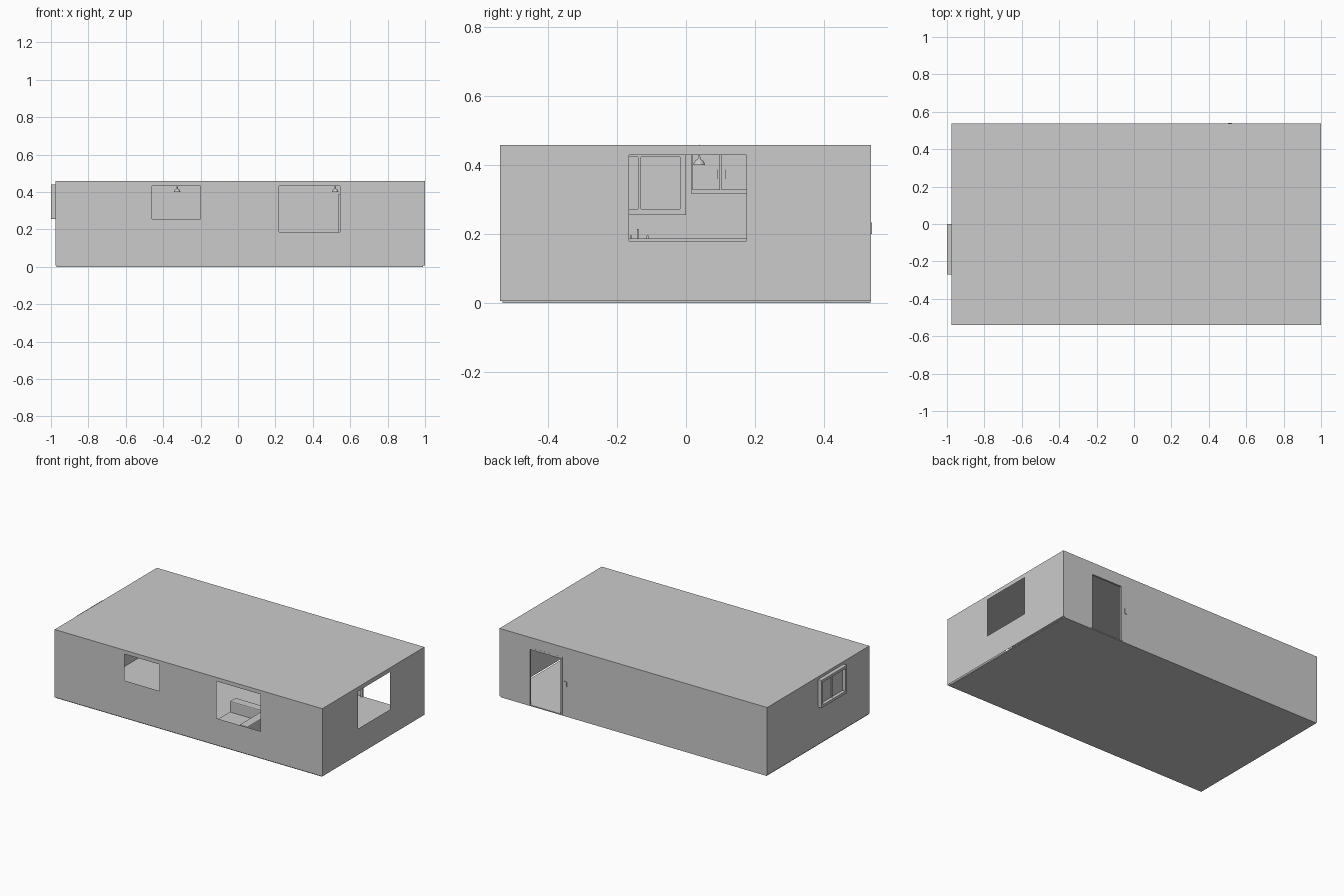
import bpy, bmesh, math

if "Cube" in bpy.data.objects:
    bpy.data.objects.remove(bpy.data.objects["Cube"])

X0, X1, Y0, Y1, ZB, ZT = -0.975, 1.0, -0.54, 0.537, 0.006, 0.458


def add(name, bm):
    me = bpy.data.meshes.new(name)
    bm.to_mesh(me)
    bm.free()
    ob = bpy.data.objects.new(name, me)
    bpy.context.collection.objects.link(ob)
    return ob


def box(name, x, y, z):
    bm = bmesh.new()
    bmesh.ops.create_cube(bm, size=1)
    for v in bm.verts:
        for i, r in enumerate((x, y, z)):
            v.co[i] = r[0] if v.co[i] < 0 else r[1]
    return add(name, bm)


def wall(name, axis, pos, span, holes):
    """Single-sheet wall with rectangular holes (a0, a1, z0, z1)."""
    us = sorted({*span, *[u for h in holes for u in h[:2]]})
    zs = sorted({ZB, ZT, *[z for h in holes for z in h[2:]]})
    pt = (lambda u, z: (pos, u, z)) if axis == 'x' else (lambda u, z: (u, pos, z))
    bm = bmesh.new()
    for a, b in zip(us, us[1:]):
        for c, d in zip(zs, zs[1:]):
            if any(h[0] <= a and b <= h[1] and h[2] <= c and d <= h[3] for h in holes):
                continue
            q = [(a, c), (b, c), (b, d), (a, d)]
            bm.faces.new([bm.verts.new(pt(*p)) for p in q])
    bmesh.ops.remove_doubles(bm, verts=bm.verts, dist=1e-5)
    bmesh.ops.recalc_face_normals(bm, faces=bm.faces)
    out = 1 if pos > 0 else -1
    for f in bm.faces:
        if f.normal['xy'.index(axis)] * out < 0:
            f.normal_flip()
    return add(name, bm)


# shell
wall("front_wall", 'y', Y0, (X0, X1), [(-0.46, -0.2, 0.255, 0.432), (0.22, 0.545, 0.185, 0.432)])
wall("back_wall", 'y', Y1, (X0, X1), [(0.55, 0.775, ZB, 0.378)])
wall("right_wall", 'x', X1, (Y0, Y1), [(-0.165, 0.175, 0.18, 0.43)])
wall("left_wall", 'x', X0, (Y0, Y1), [(-0.262, -0.008, 0.262, 0.432)])
bm = bmesh.new()
bm.faces.new([bm.verts.new(p) for p in ((X0, Y0, ZT), (X1, Y0, ZT), (X1, Y1, ZT), (X0, Y1, ZT))])
add("roof", bm)
box("floor", (-0.97, 0.99), (-0.533, 0.536), (0, 0.007))

# left window: projecting frame with two panes
wy, wz, b = (-0.27, 0.0), (0.255, 0.44), 0.017
fx = (-1.0, -0.97)
for i, (lo, hi) in enumerate(((wy[0], wy[0] + b), (wy[1] - b, wy[1]))):
    box(f"window_stile_{i}", fx, (lo, hi), wz)
for i, (lo, hi) in enumerate(((wz[0], wz[0] + b), (wz[1] - b, wz[1]))):
    box(f"window_rail_{i}", fx, (wy[0] + b, wy[1] - b), (lo, hi))
box("window_mullion", (-0.985, -0.97), (-0.139, -0.131), (wz[0] + b, wz[1] - b))
box("window_glass", (-0.978, -0.976), (wy[0] + b, wy[1] - b), (wz[0] + b, wz[1] - b))

# door casing and switch plates
cy = (Y1 - 0.012, Y1 + 0.0005)
for i, (lo, hi) in enumerate(((0.537, 0.55), (0.775, 0.788))):
    box(f"door_jamb_{i}", cy, cy, (ZB, 0.39)).name = f"door_jamb_{i}"
    ob = bpy.data.objects[f"door_jamb_{i}"]
    for v in ob.data.vertices:
        v.co.x = lo if v.co.x < sum(cy) / 2 else hi
box("door_head", (0.55, 0.775), cy, (0.377, 0.39))
box("switch_plate", (0.502, 0.523), (Y1 - 0.003, 0.54), (0.2, 0.234))


# pendant lamps, lathed
def lamp(name, x, y):
    prof = [(0.0008, 0.46), (0.0008, 0.43), (0.003, 0.428), (0.004, 0.417),
            (0.010, 0.414), (0.015, 0.408), (0.017, 0.40)]
    bm = bmesh.new()
    vs = [bm.verts.new((r, 0, z)) for r, z in prof]
    es = [bm.edges.new(p) for p in zip(vs, vs[1:])]
    bmesh.ops.spin(bm, geom=vs + es, axis=(0, 0, 1), cent=(0, 0, 0), angle=math.tau, steps=20)
    bmesh.ops.remove_doubles(bm, verts=bm.verts, dist=1e-5)
    bmesh.ops.recalc_face_normals(bm, faces=bm.faces)
    for f in bm.faces:
        f.smooth = True
    add(name, bm).location = (x, y, 0)


lamp("pendant_lamp_left", -0.325, 0.038)
lamp("pendant_lamp_right", 0.52, 0.038)

# kitchen: L-shaped base units, worktop, tap
box("base_units_side", (-0.974, -0.88), (-0.53, 0.53), (0.007, 0.18))
box("base_units_front", (-0.88, -0.53), (-0.53, -0.43), (0.007, 0.18))
box("worktop_side", (-0.974, -0.872), (-0.535, 0.53), (0.18, 0.187))
box("worktop_front", (-0.872, -0.525), (-0.535, -0.422), (0.18, 0.187))
box("tap_column", (-0.955, -0.95), (-0.142, -0.138), (0.187, 0.215))
box("tap_spout", (-0.955, -0.925), (-0.142, -0.138), (0.211, 0.215))
for i, y in enumerate((-0.16, -0.112)):
    box(f"tap_handle_{i}", (-0.957, -0.949), (y - 0.003, y + 0.003), (0.187, 0.195))

# wall cabinets with paired doors and handles
box("wall_cabinet", (-0.974, -0.92), (0.015, 0.53), (0.317, 0.445))
for k in range(3):
    y = 0.015 + 0.172 * k
    for s in (0, 1):
        a = y + 0.004 + 0.084 * s
        box(f"cabinet_door_{k}_{s}", (-0.92, -0.915), (a, a + 0.08), (0.328, 0.44))
        h = y + 0.076 + 0.024 * s
        box(f"cabinet_handle_{k}_{s}", (-0.915, -0.91), (h - 0.001, h + 0.001), (0.36, 0.387))

# corner sofa seen through the large front window
for n, x, y, z in (("sofa_back", (0.1, 0.4), (-0.23, -0.17), (0.03, 0.15)),
                   ("sofa_side", (0.34, 0.4), (-0.47, -0.23), (0.03, 0.15)),
                   ("sofa_seat", (0.1, 0.34), (-0.47, -0.23), (0.03, 0.08))):
    ob = box(n, x, y, z)
    m = ob.modifiers.new("bevel", 'BEVEL')
    m.width, m.segments = 0.006, 2
